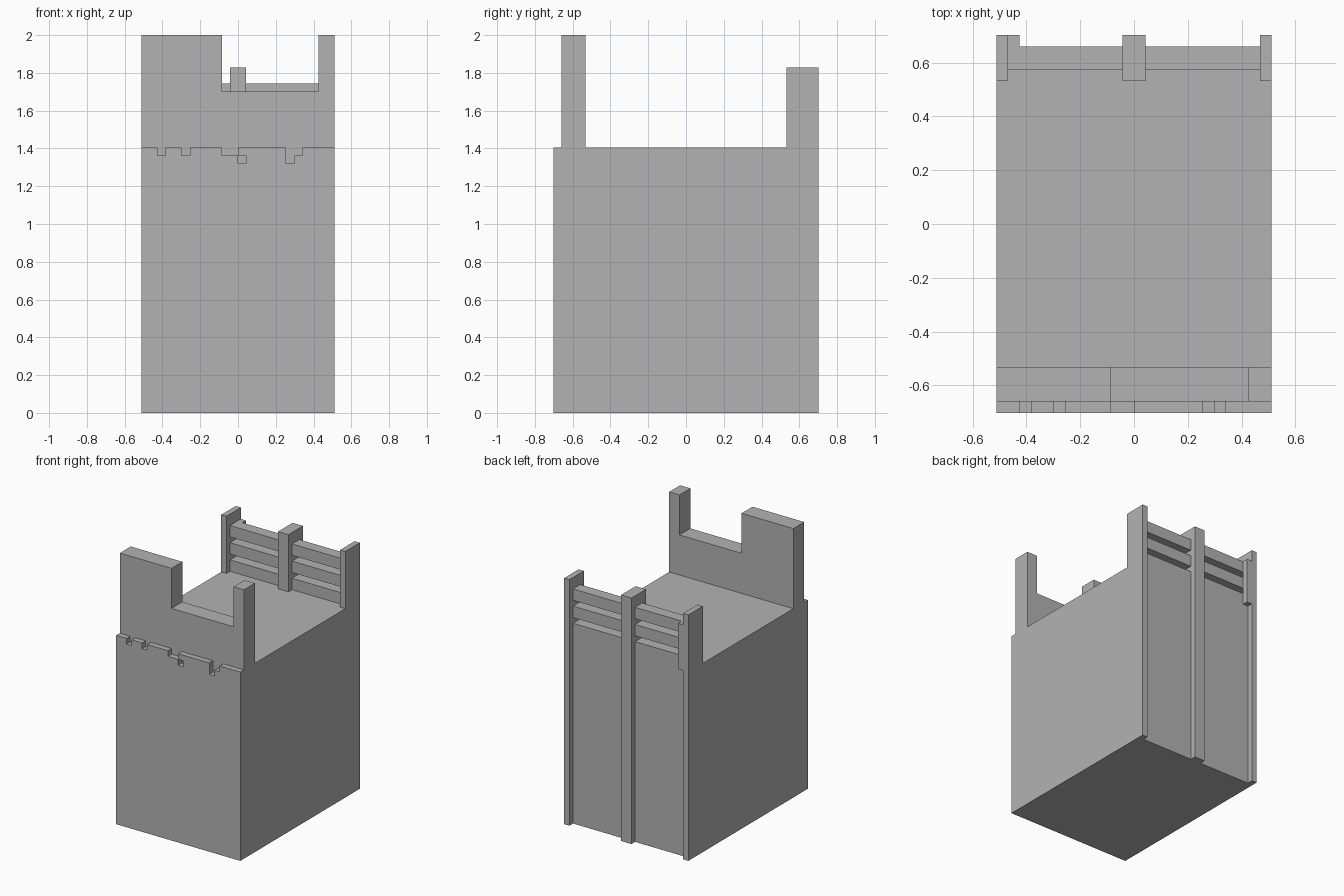
import bpy
import bmesh
from mathutils import Vector

UNIT = 2 / 47  # every part snaps to this block size

cube = bpy.data.objects.get("Cube")
if cube:
    bpy.data.objects.remove(cube, do_unlink=True)

grey = bpy.data.materials.new("plain grey")
grey.use_nodes = True
colour = (0.45, 0.45, 0.45, 1)
grey.diffuse_color = colour
grey.node_tree.nodes["Principled BSDF"].inputs["Base Color"].default_value = colour


def prism(name, outline, start, end, axis):
    """Extrude an outline along x (outline is y, z) or along y (outline is x, z)."""
    bm = bmesh.new()
    verts = []
    for a, z in outline:
        co = (start, a, z) if axis == "x" else (a, start, z)
        verts.append(bm.verts.new(Vector(co) * UNIT))
    face = bm.faces.new(verts)
    out = bmesh.ops.extrude_face_region(bm, geom=[face])
    moved = [g for g in out["geom"] if isinstance(g, bmesh.types.BMVert)]
    step = Vector((1, 0, 0) if axis == "x" else (0, 1, 0)) * (end - start) * UNIT
    bmesh.ops.translate(bm, verts=moved, vec=step)
    bmesh.ops.recalc_face_normals(bm, faces=bm.faces)
    mesh = bpy.data.meshes.new(name)
    bm.to_mesh(mesh)
    bm.free()
    mesh.materials.append(grey)
    obj = bpy.data.objects.new(name, mesh)
    bpy.context.collection.objects.link(obj)
    return obj


def box(name, x, y, z):
    outline = [(x[0], z[0]), (x[1], z[0]), (x[1], z[1]), (x[0], z[1])]
    return prism(name, outline, y[0], y[1], "y")


HALF = 12    # half width
TOP = 33     # deck height
WALL = 15.5  # main block half depth
EDGE = 16.5  # overall half depth

# Main block
box("body", (-HALF, HALF), (-WALL, WALL), (0, TOP))

# Front facing layer with a crumbled top edge and one small hole
ragged = [(-10, 33), (-10, 32), (-9, 32), (-9, 33), (-7, 33), (-7, 32),
          (-6, 32), (-6, 33), (-2, 33), (-2, 32), (-0.01, 32), (-0.01, 31),
          (1, 31), (1, 32), (0.01, 32), (0.01, 33), (6, 33), (6, 31),
          (7, 31), (7, 32), (8, 32), (8, 33)]
prism("front_facing", [(-HALF, 0), (-HALF, TOP)] + ragged + [(HALF, TOP), (HALF, 0)],
      -EDGE, -WALL, "y")

# Broken parapet above the front
parapet = [(-HALF, TOP), (-HALF, 47), (-2, 47), (-2, 40), (10, 40), (10, 47),
           (HALF, 47), (HALF, TOP)]
prism("front_parapet", parapet, -WALL, -12.5, "y")

# Back posts: thin against the wall, deeper above the deck
post = [(12.5, TOP), (12.5, 43), (EDGE, 43), (EDGE, 0), (WALL, 0), (WALL, TOP)]
for name, x0, x1 in (("right_post", -HALF, -11), ("centre_post", -1, 1),
                     ("left_post", 11, HALF)):
    prism(name, post, x0, x1, "x")

# Strip beside the right post
box("post_strip", (-11, -10), (WALL, EDGE), (TOP, 41))

# Three rails on each side of the centre post
for level in range(3):
    low = TOP + 3 * level
    for side, span in (("right", (-11, -1)), ("left", (1, 11))):
        box(f"{side}_rail_{level + 1}", span, (13.5, WALL), (low, low + 2))
